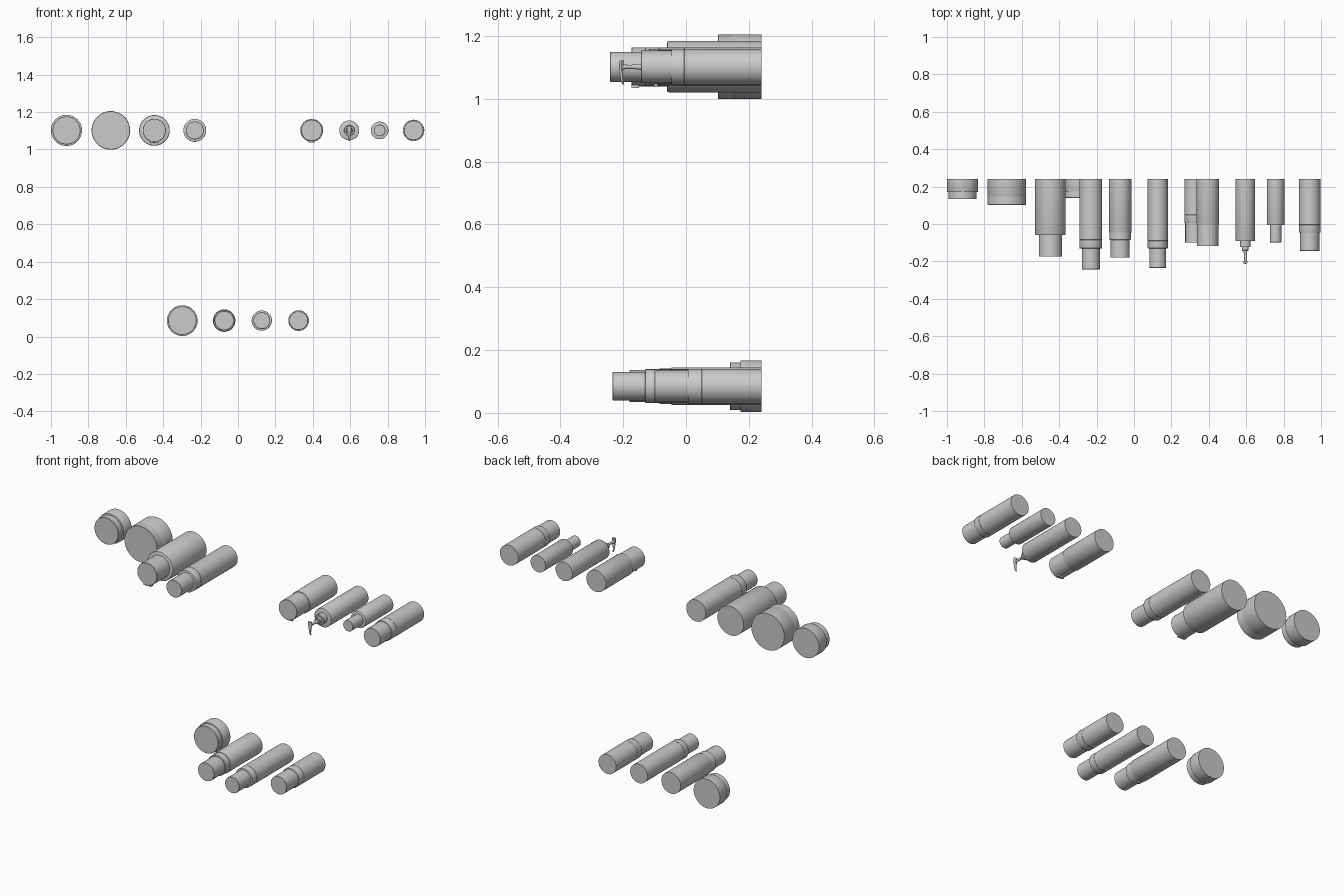
import bpy, bmesh, math
from mathutils import Matrix

if "Cube" in bpy.data.objects:
    bpy.data.objects.remove(bpy.data.objects["Cube"])

BACK = 0.24
TOP, LOW = 1.102, 0.085   # heights of the two rows


def finish(name, bm):
    bmesh.ops.recalc_face_normals(bm, faces=bm.faces)
    me = bpy.data.meshes.new(name)
    bm.to_mesh(me)
    bm.free()
    ob = bpy.data.objects.new(name, me)
    bpy.context.collection.objects.link(ob)
    bpy.context.view_layer.objects.active = ob
    ob.select_set(True)
    bpy.ops.object.shade_smooth_by_angle(angle=math.radians(30))
    ob.select_set(False)
    return ob


def lathe(name, x, z, profile, n=64):
    """Revolve (radius, y) points around a line parallel to y, with closed ends."""
    bm = bmesh.new()
    rings = [[bm.verts.new((x + r * math.cos(2 * math.pi * i / n), y,
                            z + r * math.sin(2 * math.pi * i / n)))
              for i in range(n)] for r, y in profile]
    for a, b in zip(rings, rings[1:]):
        for i in range(n):
            j = (i + 1) % n
            bm.faces.new((a[i], a[j], b[j], b[i]))
    bm.faces.new(rings[0])
    bm.faces.new(rings[-1])
    return finish(name, bm)


def body(name, x, z, r, front, seam=None, bevel=0.002):
    """Barrel running from the back plane to its front edge, with an optional fine groove."""
    p = [(r, BACK)]
    if seam is not None:
        p += [(r, seam + 0.001), (r - 0.001, seam), (r, seam - 0.001)]
    p += [(r, front + bevel), (r - bevel * 0.3, front + bevel * 0.3), (r - bevel, front)]
    lathe(name + "_body", x, z, p)


def cap(name, x, z, r, start, front, bevel=0.0015):
    """Narrower front section that plugs into the barrel."""
    lathe(name + "_cap", x, z, [(r, start + 0.01), (r, front + bevel), (r - bevel, front)])


def block(name, centre, size):
    bm = bmesh.new()
    bmesh.ops.create_cube(bm, size=1, matrix=Matrix.Translation(centre) @ Matrix.Diagonal((*size, 1)))
    return finish(name, bm)


# name, x, row, body radius, body front, groove, cap radius, cap front
containers = [
    ("wide_jar",      -0.917, TOP, 0.083,  0.170, None,   0.075,  0.133),
    ("large_jar",     -0.680, TOP, 0.103,  0.146, None,   0.1025, 0.102),
    ("flip_bottle",   -0.447, TOP, 0.082, -0.060, None,   0.062, -0.174),
    ("tall_bottle",   -0.231, TOP, 0.061, -0.130, -0.085, 0.048, -0.242),
    ("oval_bottle",    0.394, TOP, 0.061, -0.006, None,   0.057, -0.118),
    ("slim_bottle",    0.757, TOP, 0.047, -0.006, None,   0.031, -0.098),
    ("capped_bottle",  0.939, TOP, 0.057, -0.046, -0.005, 0.052, -0.144),
    ("low_jar",       -0.298, LOW, 0.082,  0.173, None,   0.076,  0.140),
    ("low_bottle",    -0.074, LOW, 0.060, -0.046, None,   0.051, -0.180),
    ("long_bottle",    0.127, LOW, 0.054, -0.130, -0.090, 0.045, -0.234),
    ("short_bottle",   0.324, LOW, 0.055,  0.006, 0.050,  0.050, -0.100),
]
for name, x, z, r, front, seam, cr, cfront in containers:
    body(name, x, z, r, front, seam, 0.006 if name == "flip_bottle" else 0.002)
    cap(name, x, z, cr, front, cfront)

# collar between barrel and cap on the low bottle
lathe("low_bottle_collar", -0.074, LOW, [(0.057, -0.04), (0.057, -0.083), (0.055, -0.085)])

# thumb tabs under the flip-top caps
block("flip_bottle_tab", (-0.447, -0.161, TOP - 0.062), (0.045, 0.024, 0.010))
block("oval_bottle_tab", (0.394, -0.096, TOP - 0.058), (0.035, 0.012, 0.014))

# pump bottle: barrel, stepped collar and stem
PX = 0.595
body("pump_bottle", PX, TOP, 0.053, -0.092)
lathe("pump_collar", PX, TOP, [(0.028, -0.085), (0.028, -0.122), (0.026, -0.124),
                               (0.018, -0.124), (0.018, -0.140), (0.015, -0.144)])
lathe("pump_stem", PX, TOP, [(0.010, -0.14), (0.007, -0.165), (0.006, -0.185), (0.010, -0.207)], 32)

# pump spout: tapering bar reaching downwards, curling back at its tip
stations = [(0.020, 0.012, -0.205, 0.007), (0.000, 0.011, -0.206, 0.007),
            (-0.025, 0.007, -0.206, 0.005), (-0.045, 0.005, -0.204, 0.004),
            (-0.056, 0.004, -0.199, 0.003)]
bm = bmesh.new()
N = 16
rings = [[bm.verts.new((PX + w * math.cos(2 * math.pi * i / N),
                        y + d * math.sin(2 * math.pi * i / N), TOP + dz))
          for i in range(N)] for dz, w, y, d in stations]
for a, b in zip(rings, rings[1:]):
    for i in range(N):
        bm.faces.new((a[i], a[(i + 1) % N], b[(i + 1) % N], b[i]))
bm.faces.new(rings[0])
bm.faces.new(rings[-1])
finish("pump_spout", bm)
